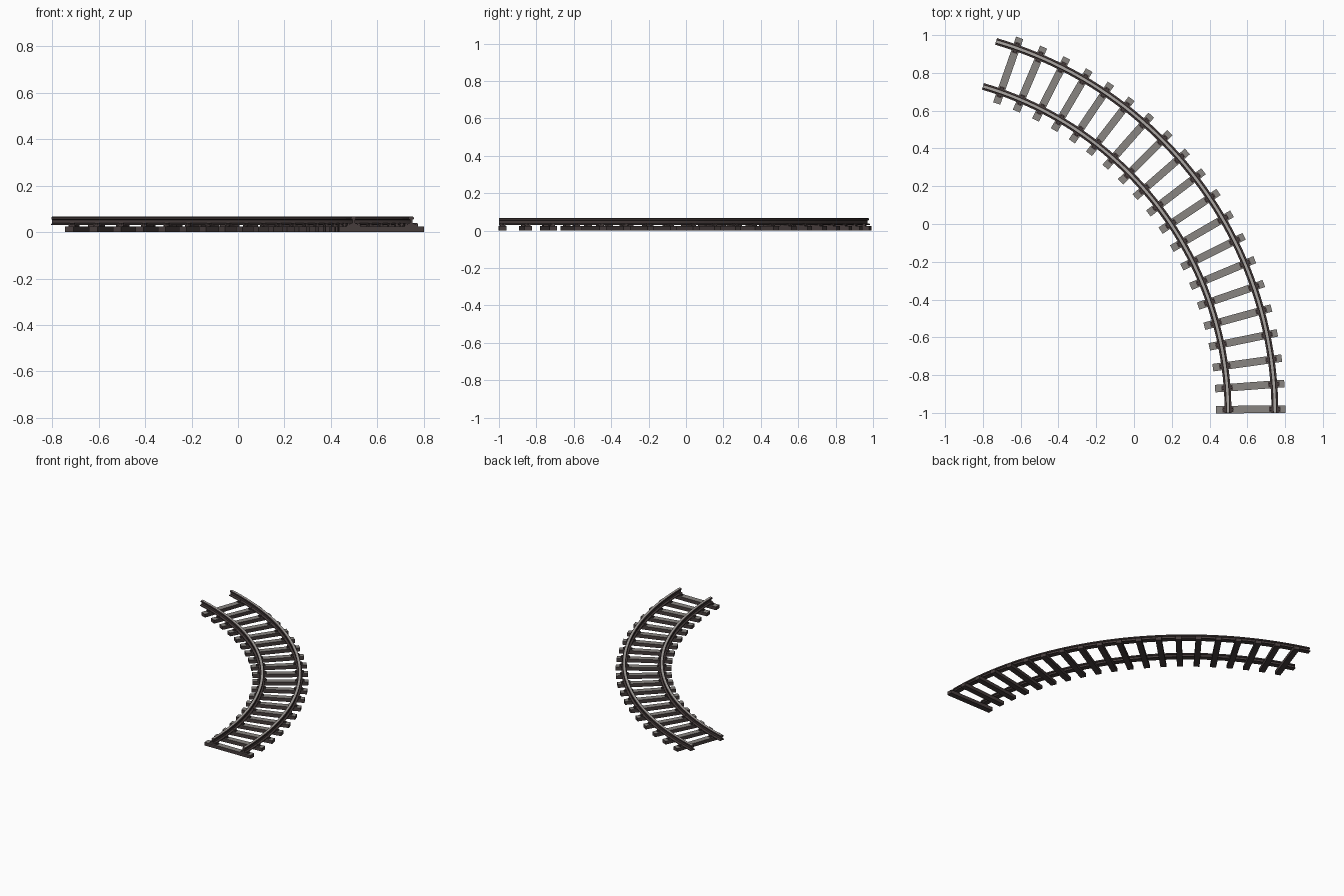
import bpy, bmesh, math
from mathutils import Matrix, Vector

if "Cube" in bpy.data.objects:
    bpy.data.objects.remove(bpy.data.objects["Cube"])

CX, CY = -1.302, -1.0          # centre of the curve
SWEEP = math.radians(73.8)
R_IN, R_OUT = 1.80, 2.048      # rail centre radii
N = 20                         # sleepers


def material(name, rgb):
    m = bpy.data.materials.new(name)
    m.diffuse_color = (*rgb, 1)
    m.use_nodes = True
    m.node_tree.nodes["Principled BSDF"].inputs["Base Color"].default_value = m.diffuse_color
    return m


wood_top = material("weathered grey wood", (0.25, 0.235, 0.22))
wood_side = material("dark tarred wood", (0.062, 0.047, 0.046))
iron = material("dark rusty iron", (0.062, 0.046, 0.045))
steel = material("worn steel", (0.40, 0.38, 0.36))


def finish(bm, name, mats):
    bmesh.ops.recalc_face_normals(bm, faces=bm.faces)
    me = bpy.data.meshes.new(name)
    bm.to_mesh(me)
    bm.free()
    for m in mats:
        me.materials.append(m)
    ob = bpy.data.objects.new(name, me)
    bpy.context.collection.objects.link(ob)
    return ob


def place(angle, r, z):
    return (Matrix.Translation((CX, CY, 0)) @ Matrix.Rotation(angle, 4, 'Z')
            @ Matrix.Translation((r, 0, z)))


def box(bm, mat, size):
    bmesh.ops.create_cube(bm, size=1, matrix=mat @ Matrix.Diagonal((*size, 1)))


# I-shaped rail section: (half width, height)
half = [(0.018, 0.030), (0.018, 0.035), (0.005, 0.039), (0.005, 0.053),
        (0.011, 0.056), (0.011, 0.064), (0.006, 0.067)]
profile = half + [(-x, z) for x, z in reversed(half)]


def rail(name, radius, steps=48):
    bm = bmesh.new()
    rings = []
    for i in range(steps + 1):
        m = place(SWEEP * i / steps, radius, 0)
        rings.append([bm.verts.new(m @ Vector((x, 0, z))) for x, z in profile])
    n = len(profile)
    for a, b in zip(rings, rings[1:]):
        for j in range(n):
            f = bm.faces.new((a[j], a[(j + 1) % n], b[(j + 1) % n], b[j]))
            if j == len(half) - 1:      # running surface
                f.material_index = 1
    bm.faces.new(rings[0])
    bm.faces.new(rings[-1])
    finish(bm, name, [iron, steel])


rail("inner_rail", R_IN)
rail("outer_rail", R_OUT)

# Sleepers, rail chairs and bolts
sleepers, chairs, bolts = bmesh.new(), bmesh.new(), bmesh.new()
for i in range(N):
    a = math.radians(0.55 + i * 3.69)
    box(sleepers, place(a, 1.920, 0.0125), (0.368, 0.040, 0.025))
    for r in (R_IN, R_OUT):
        box(chairs, place(a, r, 0.0275), (0.060, 0.028, 0.006))
        for s in (-1, 1):
            box(chairs, place(a, r + s * 0.019, 0.0345), (0.012, 0.018, 0.009))
            bmesh.ops.create_cone(bolts, cap_ends=True, segments=6, radius1=0.004,
                                  radius2=0.004, depth=0.008,
                                  matrix=place(a, r + s * 0.026, 0.034))
# worn light tops, dark sides and undersides
sleepers.normal_update()
for f in sleepers.faces:
    f.material_index = 0 if f.normal.z > 0.5 else 1
finish(sleepers, "sleepers", [wood_top, wood_side])
finish(chairs, "rail_chairs", [iron])
finish(bolts, "chair_bolts", [iron])
